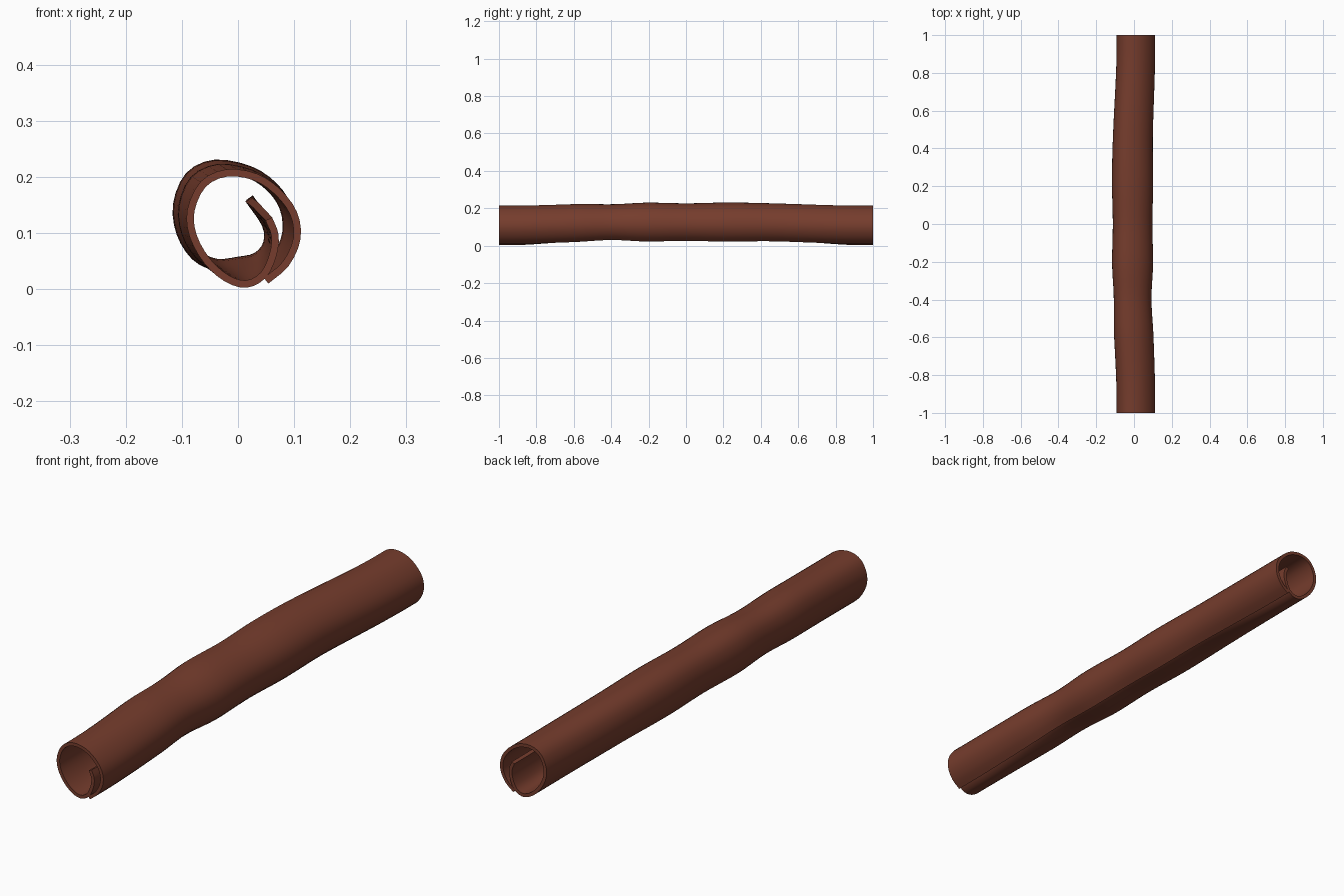
import bpy, bmesh, math
from mathutils import Vector

if "Cube" in bpy.data.objects:
    bpy.data.objects.remove(bpy.data.objects["Cube"])

# Rolled-sheet cross sections (x, z): outer edge -> around -> inner curl
END = [(.05, .015), (.085, .045), (.105, .09), (.099, .135), (.07, .174), (.03, .2),
       (-.02, .207), (-.062, .187), (-.084, .14), (-.08, .095), (-.055, .05),
       (-.02, .019), (.015, .009), (.045, .025), (.062, .06), (.066, .095), (.055, .125)]
MID = [(.045, .03), (.075, .06), (.091, .10), (.086, .145), (.062, .182), (.02, .21),
       (-.04, .221), (-.085, .2), (-.106, .15), (-.1, .1), (-.075, .06),
       (-.04, .043), (0, .047), (.035, .055), (.055, .08), (.052, .115), (.02, .162)]
# Pinches and swells along the length (y, scale)
SWELL = [(-1, 1), (-.6, 1.0), (-.4, .94), (-.2, 1.03), (0, .99), (.22, 1.035), (.5, 1.0), (1, 1)]


def smooth(t):
    t = max(0, min(1, t))
    return t * t * (3 - 2 * t)


def swell(y):
    for (a, s), (b, t) in zip(SWELL, SWELL[1:]):
        if y <= b:
            return s + (t - s) * smooth((y - a) / (b - a))
    return 1


def spline(pts, steps):
    p = [Vector(q) for q in pts]
    p = [2 * p[0] - p[1]] + p + [2 * p[-1] - p[-2]]
    out = []
    for i in range(1, len(p) - 2):
        a, b, c, d = p[i - 1:i + 3]
        for k in range(steps):
            t = k / steps
            out.append(.5 * (2 * b + (c - a) * t + (2 * a - 5 * b + 4 * c - d) * t * t
                             + (3 * b - a - 3 * c + d) * t ** 3))
    return out + [p[-2]]


# Loft the rolled sheet along y
bm = bmesh.new()
end, mid = spline(END, 3), spline(MID, 3)
centre = Vector((-.008, .125))
rows = []
N = 48
for j in range(N + 1):
    y = -1 + 2 * j / N
    w = smooth((.95 - abs(y)) / .6)
    row = []
    for e, m in zip(end, mid):
        q = e.lerp(m, w)
        q = centre + (q - centre) * swell(y)
        row.append(bm.verts.new((q.x, y, q.y)))
    rows.append(row)
for r, s in zip(rows, rows[1:]):
    for i in range(len(r) - 1):
        bm.faces.new((r[i], r[i + 1], s[i + 1], s[i]))
bmesh.ops.recalc_face_normals(bm, faces=bm.faces)
mesh = bpy.data.meshes.new("rolled_bark")
bm.to_mesh(mesh)
bm.free()
bark = bpy.data.objects.new("rolled_bark", mesh)
bpy.context.collection.objects.link(bark)

# Bark thickness
sol = bark.modifiers.new("thickness", 'SOLIDIFY')
sol.thickness = .013
sol.offset = 0

mat = bpy.data.materials.new("bark_brown")
mat.diffuse_color = (.18, .046, .026, 1)
mat.use_nodes = True
mat.node_tree.nodes["Principled BSDF"].inputs["Base Color"].default_value = mat.diffuse_color
mesh.materials.append(mat)

bpy.context.view_layer.objects.active = bark
bark.select_set(True)
bpy.ops.object.modifier_apply(modifier="thickness")
bpy.ops.object.shade_smooth_by_angle(angle=math.radians(40))
